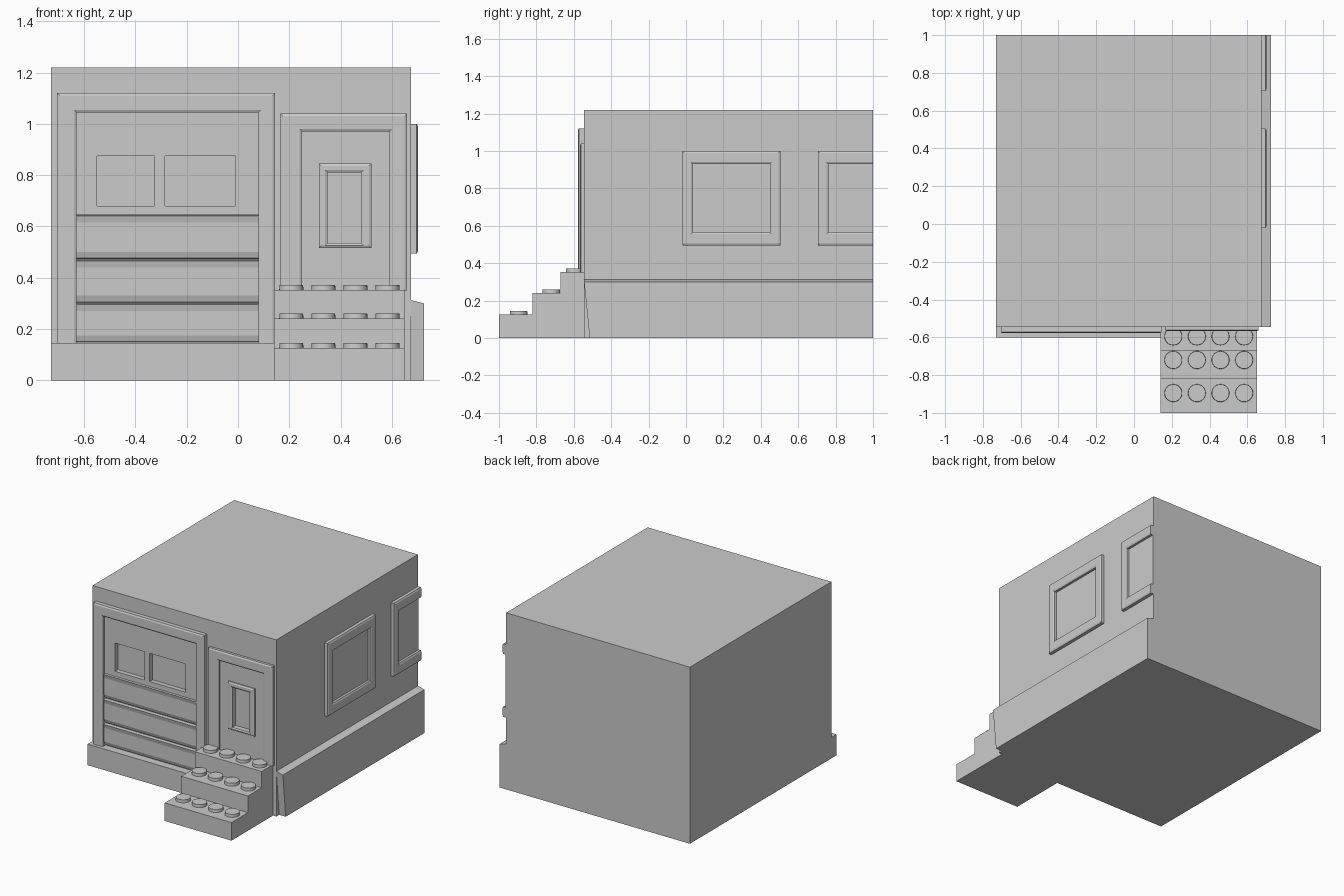
import bpy, bmesh
from mathutils import Vector

default = bpy.data.objects.get("Cube")
if default:
    bpy.data.objects.remove(default)

grey = bpy.data.materials.new("plain_grey")
grey.use_nodes = True
COLOUR = (0.6, 0.6, 0.6, 1)
grey.diffuse_color = COLOUR
grey.node_tree.nodes["Principled BSDF"].inputs["Base Color"].default_value = COLOUR

LEFT, SIDE, FRONT, BACK, TOP = -0.73, 0.675, -0.545, 1.0, 1.22


def front(u, v, d):
    return Vector((u, FRONT - d, v))


def side(u, v, d):
    return Vector((SIDE + d, u, v))


def finish(name, bm):
    bmesh.ops.recalc_face_normals(bm, faces=bm.faces)
    mesh = bpy.data.meshes.new(name)
    bm.to_mesh(mesh)
    bm.free()
    mesh.materials.append(grey)
    obj = bpy.data.objects.new(name, mesh)
    bpy.context.collection.objects.link(obj)
    return obj


def box(name, x0, x1, y0, y1, z0, z1):
    bm = bmesh.new()
    bmesh.ops.create_cube(bm, size=1)
    for v in bm.verts:
        v.co = Vector((x0 + (v.co.x + .5) * (x1 - x0),
                       y0 + (v.co.y + .5) * (y1 - y0),
                       z0 + (v.co.z + .5) * (z1 - z0)))
    return finish(name, bm)


def frame(name, place, outer, inner, depth, clip=None):
    """Picture-frame ring with chamfered edges, optionally clipped by a plane."""
    def shrink(r, s):
        return (r[0] + s, r[1] - s, r[2] + s, r[3] - s)
    c = 0.01
    loops = [(outer, -c), (outer, depth - c / 2), (shrink(outer, c), depth),
             (shrink(inner, -c), depth), (inner, depth - c / 2), (inner, -c)]
    bm = bmesh.new()
    rings = [[bm.verts.new(place(u, v, d)) for u, v in
              ((r[0], r[2]), (r[1], r[2]), (r[1], r[3]), (r[0], r[3]))]
             for r, d in loops]
    for a, b in zip(rings, rings[1:] + rings[:1]):
        for i in range(4):
            j = (i + 1) % 4
            bm.faces.new((a[i], a[j], b[j], b[i]))
    if clip:
        point, normal = clip
        bmesh.ops.bisect_plane(bm, geom=bm.verts[:] + bm.edges[:] + bm.faces[:],
                               plane_co=point, plane_no=normal, clear_outer=True)
        bmesh.ops.holes_fill(bm, edges=[e for e in bm.edges if e.is_boundary])
    return finish(name, bm)


def prism(name, near, far):
    """Solid between two matching outlines."""
    bm = bmesh.new()
    a = [bm.verts.new(p) for p in near]
    b = [bm.verts.new(p) for p in far]
    bm.faces.new(a)
    bm.faces.new(b)
    for i in range(len(a)):
        j = (i + 1) % len(a)
        bm.faces.new((a[i], a[j], b[j], b[i]))
    return finish(name, bm)


def cut(obj, cutter):
    mod = obj.modifiers.new("opening", "BOOLEAN")
    mod.operation = "DIFFERENCE"
    mod.solver = "EXACT"
    mod.object = cutter


# Main block and plinths
body = box("house_block", LEFT, SIDE, FRONT, BACK, 0, TOP)
box("front_plinth", LEFT, 0.14, -0.6, FRONT + .01, 0, 0.145)
ledge = [(SIDE - .01, 0), (0.725, 0), (0.725, 0.3), (SIDE - .01, 0.315)]
prism("side_plinth", [(x, FRONT if z else -0.515, z) for x, z in ledge],
      [(x, BACK, z) for x, z in ledge])

# Garage door: frame, upper panel and overlapping slats
GX0, GX1 = -0.63, 0.08
frame("garage_frame", front, (-0.705, 0.145, 0, 1.12), (GX0, GX1, 0.07, 1.045), 0.033,
      ((0, 0, 0.14), (0, 0, -1)))
panel = box("garage_upper_panel", GX0, GX1, FRONT - .012, FRONT + .01, 0.645, 1.045)
seams = [0.145, 0.30, 0.47, 0.645]
for n, (z0, z1) in enumerate(zip(seams, seams[1:])):
    outline = [(z0, -.01), (z0 + .006, .008), (z0 + .03, .016), (z1 - .03, .016),
               (z1 - .004, .022), (z1, -.01)]
    prism(f"garage_slat_{n + 1}", [front(GX0, z, d) for z, d in outline],
          [front(GX1, z, d) for z, d in outline])

# Front door: frame, slab and window surround
frame("door_frame", front, (0.165, 0.66, 0.2, 1.04), (0.25, 0.59, 0.27, 0.97), 0.022,
      ((0, 0, 0.35), (0, 0, -1)))
slab = box("door_slab", 0.25, 0.59, FRONT - .008, FRONT + .01, 0.35, 0.97)
frame("door_window_frame", front, (0.315, 0.52, 0.515, 0.845),
      (0.35, 0.48, 0.535, 0.81), 0.02)

# Recessed openings
openings = [("garage_window_left", -0.285, -0.01, 0.68, 0.875, panel),
            ("garage_window_right", -0.55, -0.325, 0.68, 0.875, panel),
            ("door_window", 0.35, 0.48, 0.535, 0.81, slab)]
for name, x0, x1, z0, z1, part in openings:
    cutter = box(name + "_cutter", x0, x1, FRONT - .1, FRONT + .02, z0, z1)
    cutter.hide_render = True
    cutter.hide_viewport = True
    cutter.display_type = "WIRE"
    cut(body, cutter)
    cut(part, cutter)

# Side windows, the rear one cut off at the back wall
for name, y0, clip in (("side_window", -0.02, None),
                       ("rear_side_window", 0.705, ((0, BACK, 0), (0, 1, 0)))):
    frame(name + "_frame", side, (y0, y0 + .525, 0.495, 1.0),
          (y0 + .057, y0 + .468, 0.565, 0.93), 0.027, clip)
    box(name + "_pane", SIDE - .01, SIDE + .006, y0 + .057, min(y0 + .468, BACK),
        0.565, 0.93)

# Steps with round studs
steps = [(-1.0, 0.125, -0.895), (-0.82, 0.24, -0.72), (-0.67, 0.352, -0.595)]
for n, (y0, top, stud_y) in enumerate(steps):
    box(f"step_{n + 1}", 0.14, 0.65, y0, FRONT + .01, 0, top)
    bm = bmesh.new()
    for i in range(4):
        made = bmesh.ops.create_cone(bm, cap_ends=True, segments=24, radius1=0.048,
                                     radius2=0.046, depth=0.03)
        bmesh.ops.translate(bm, verts=made["verts"],
                            vec=(0.208 + i * 0.125, stud_y, top + .005))
    studs = finish(f"step_studs_{n + 1}", bm)
    bpy.ops.object.select_all(action="DESELECT")
    studs.select_set(True)
    bpy.context.view_layer.objects.active = studs
    bpy.ops.object.shade_smooth_by_angle()
